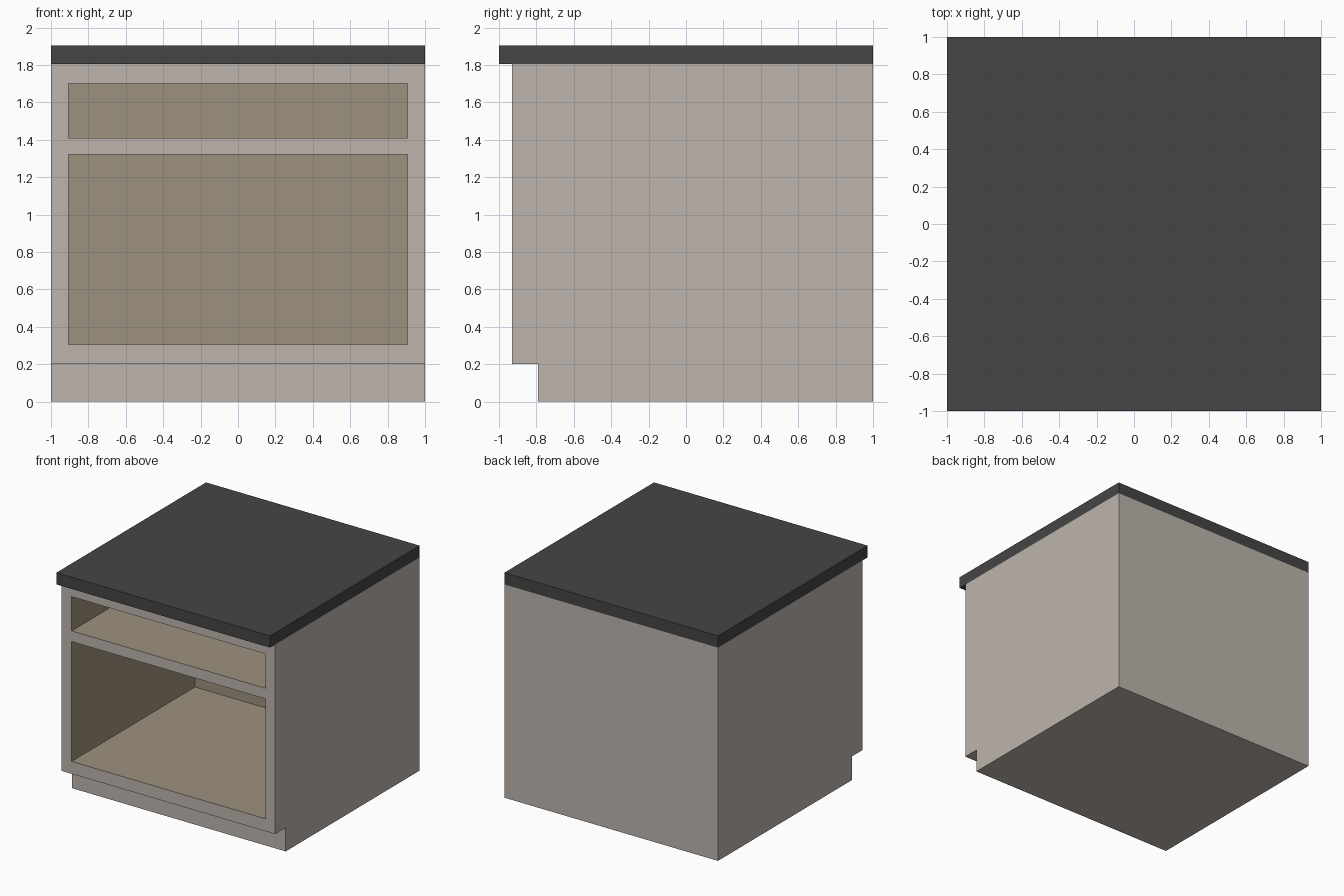
import bpy
import bmesh

if "Cube" in bpy.data.objects:
    bpy.data.objects.remove(bpy.data.objects["Cube"])


def material(name, rgb):
    m = bpy.data.materials.new(name)
    lin = [((c / 255 + 0.055) / 1.055) ** 2.4 for c in rgb]
    m.diffuse_color = (*lin, 1)
    m.use_nodes = True
    m.node_tree.nodes["Principled BSDF"].inputs["Base Color"].default_value = m.diffuse_color
    return m


paint = material("warm grey paint", (189, 181, 173))
wood = material("tan interior", (158, 145, 126))
stone = material("dark countertop", (69, 69, 69))


def prism(name, profile, half_width, mats):
    """Extrude a (y, z) side profile across x, centred on x = 0."""
    bm = bmesh.new()
    face = bm.faces.new([bm.verts.new((-half_width, y, z)) for y, z in profile])
    ext = bmesh.ops.extrude_face_region(bm, geom=[face])
    verts = [g for g in ext["geom"] if isinstance(g, bmesh.types.BMVert)]
    bmesh.ops.translate(bm, verts=verts, vec=(2 * half_width, 0, 0))
    bmesh.ops.recalc_face_normals(bm, faces=bm.faces[:])
    mesh = bpy.data.meshes.new(name)
    bm.to_mesh(mesh)
    bm.free()
    for m in mats:
        mesh.materials.append(m)
    obj = bpy.data.objects.new(name, mesh)
    bpy.context.collection.objects.link(obj)
    return obj


def rect(y0, y1, z0, z1):
    return [(y0, z0), (y1, z0), (y1, z1), (y0, z1)]


# Countertop with a front overhang
prism("countertop", rect(-1, 1, 1.805, 1.905), 1, [stone])

# Cabinet body with a recessed toe kick
body = prism("cabinet_body", [(-0.79, 0), (1, 0), (1, 1.805), (-0.93, 1.805),
                              (-0.93, 0.2), (-0.79, 0.2)], 1, [paint, wood])

# Door and drawer openings cut into the front
for name, z0, z1 in (("door_cutter", 0.305, 1.32), ("drawer_cutter", 1.41, 1.70)):
    cutter = prism(name, rect(-1.2, 0.72, z0, z1), 0.907, [paint, wood])
    cutter.hide_render = True
    mod = body.modifiers.new(name, "BOOLEAN")
    mod.operation = "DIFFERENCE"
    mod.solver = "EXACT"
    mod.object = cutter
    bpy.context.view_layer.objects.active = body
    bpy.ops.object.modifier_apply(modifier=mod.name)
    bpy.data.objects.remove(cutter)

# Faces lying within the shell are the tan interior
for p in body.data.polygons:
    c = p.center
    inside = abs(c.x) < 0.95 and -0.92 < c.y < 0.9 and 0.25 < c.z < 1.75
    p.material_index = 1 if inside else 0
